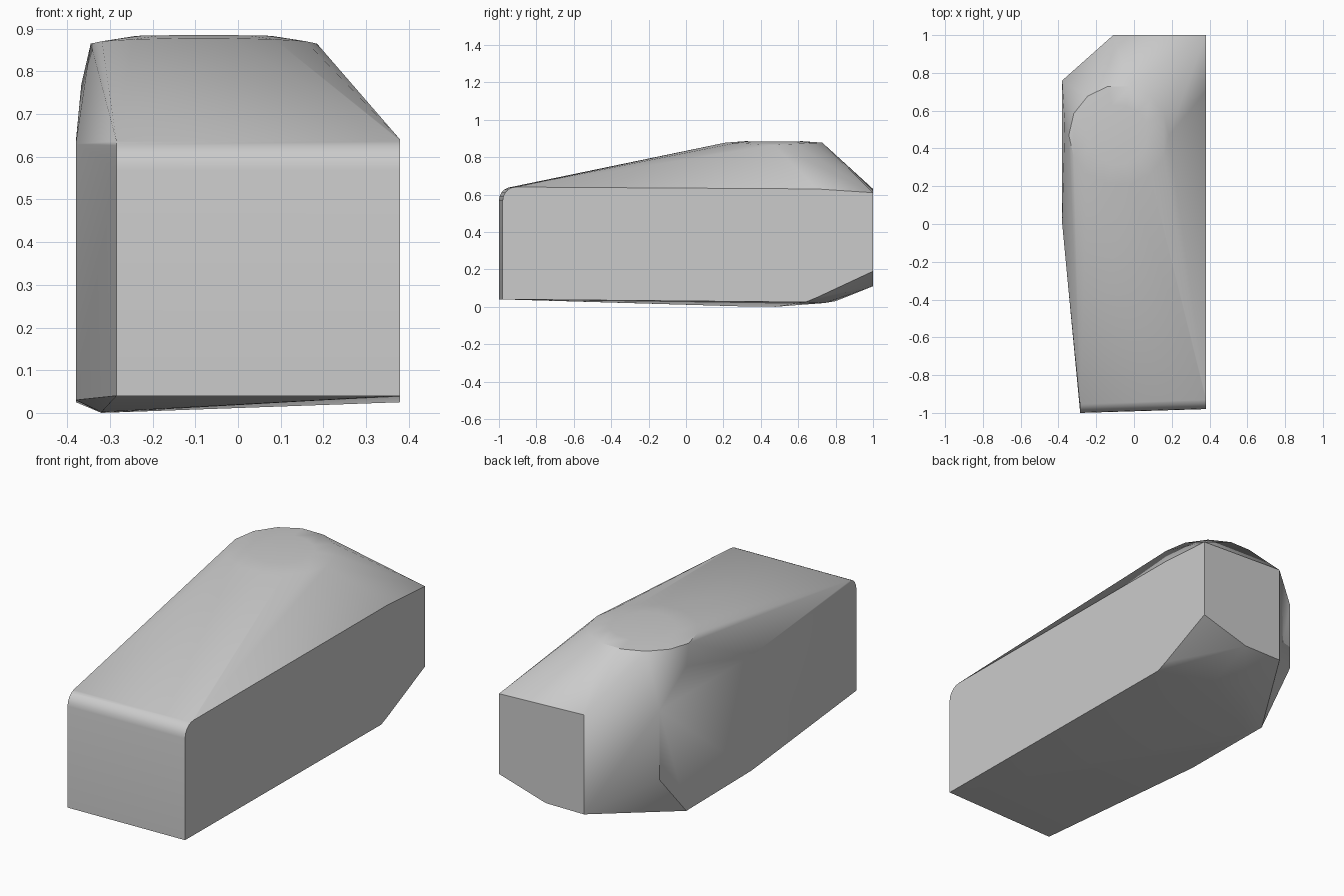
import bpy
import bmesh
from math import sin, cos, pi, radians

default = bpy.data.objects.get("Cube")
if default:
    bpy.data.objects.remove(default, do_unlink=True)


def make_material(name, colour):
    material = bpy.data.materials.new(name)
    material.use_nodes = True
    material.diffuse_color = colour
    shader = next(n for n in material.node_tree.nodes if n.type == "BSDF_PRINCIPLED")
    shader.inputs["Base Color"].default_value = colour
    shader.inputs["Roughness"].default_value = 0.8
    return material


def hull_object(name, points, material, smooth_angle):
    """Wrap a tight convex skin around the points and shade it."""
    mesh_builder = bmesh.new()
    for point in points:
        mesh_builder.verts.new(point)
    result = bmesh.ops.convex_hull(mesh_builder, input=mesh_builder.verts)
    unused = set(result["geom_interior"]) | set(result["geom_unused"])
    loose = [item for item in unused if isinstance(item, bmesh.types.BMVert)]
    bmesh.ops.delete(mesh_builder, geom=loose, context="VERTS")
    # Merge coplanar triangles so that the walls stay clean
    bmesh.ops.dissolve_limit(mesh_builder, angle_limit=radians(0.5),
                             verts=mesh_builder.verts, edges=mesh_builder.edges)
    bmesh.ops.recalc_face_normals(mesh_builder, faces=mesh_builder.faces)
    mesh = bpy.data.meshes.new(name)
    mesh_builder.to_mesh(mesh)
    mesh_builder.free()
    mesh.materials.append(material)
    built = bpy.data.objects.new(name, mesh)
    bpy.context.collection.objects.link(built)
    bpy.ops.object.select_all(action="DESELECT")
    built.select_set(True)
    bpy.context.view_layer.objects.active = built
    bpy.ops.object.shade_smooth_by_angle(angle=smooth_angle)
    return built


right, left = 0.38, -0.38
points = []

# Upright walls: x, y, lower height, upper height
walls = [
    (right, 1, 0.19, 0.61),
    (0.11, 1, 0.11, 0.62),
    (-0.11, 1, 0.11, 0.63),
    (left, 0.76, 0.27, 0.635),
    (left, 0, 0.03, 0.63),
    (right, 0.7, 0.05, 0.63),
]
for x, y, low, high in walls:
    points += [(x, y, low), (x, y, high)]

# Front wall with a rounded upper edge
round_size = 0.07
steps = 5
for x, y in [(-0.285, -1), (right, -0.98)]:
    points.append((x, y, 0.04))
    for step in range(steps + 1):
        turn = pi / 2 * step / steps
        back = round_size * (1 - cos(turn))
        points.append((x, y + back, 0.57 + round_size * sin(turn)))

# Gently domed crown
crown_x, crown_y = -0.08, 0.47
sides = 14
for radius, height, lift in [(0.265, 0.865, 0.013), (0.16, 0.883, 0.002)]:
    for side in range(sides):
        turn = 2 * pi * side / sides
        points.append((crown_x + radius * cos(turn),
                       crown_y + radius * sin(turn),
                       height + lift * abs(sin(turn))))

# Bulge below the crown on the left flank
points.append((-0.367, 0.52, 0.77))

# Shallow underside
points += [
    (right, 0.64, 0.025),
    (left, 0.54, 0.025),
    (-0.32, 0.48, 0),
    (-0.32, 0.3, 0.002),
    (-0.05, 0.8, 0.03),
    (0.1, 0.74, 0.02),
]

stone = make_material("stone grey", (0.6, 0.6, 0.6, 1))
hull_object("stone_block", points, stone, radians(35))
